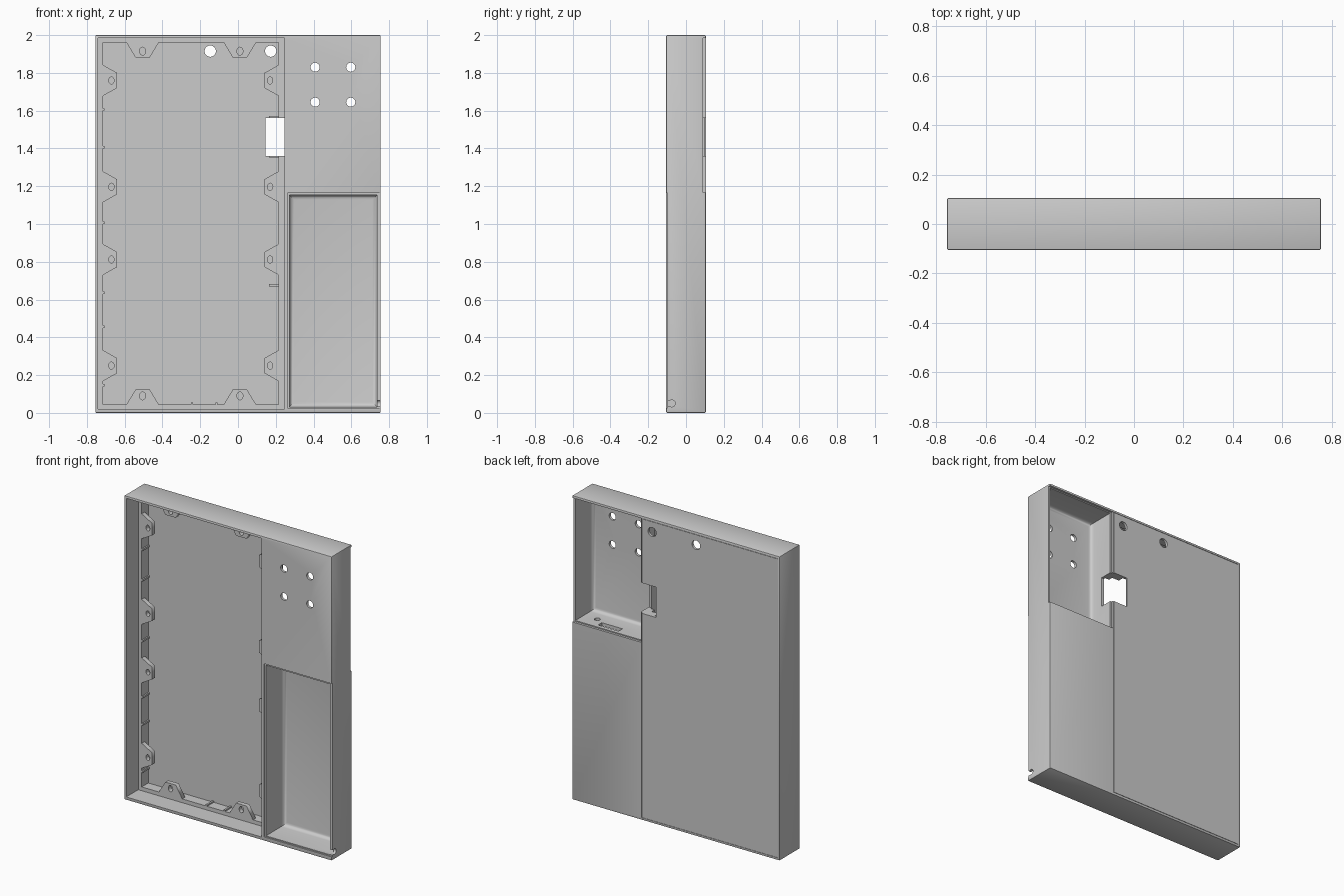
import bpy, bmesh, math
from mathutils import Matrix

if "Cube" in bpy.data.objects:
    bpy.data.objects.remove(bpy.data.objects["Cube"])


def box(name, x0, x1, y0, y1, z0, z1, round_y=None, r=0.0, seg=4):
    """Box from its limits; edges touching the plane y=round_y get rounded."""
    bm = bmesh.new()
    bmesh.ops.create_cube(bm, size=1)
    for v in bm.verts:
        v.co = ((x0 + x1) / 2 + v.co.x * (x1 - x0),
                (y0 + y1) / 2 + v.co.y * (y1 - y0),
                (z0 + z1) / 2 + v.co.z * (z1 - z0))
    if r:
        edges = [e for e in bm.edges if round_y is None or
                 all(abs(v.co.y - round_y) < 1e-5 for v in e.verts)]
        bmesh.ops.bevel(bm, geom=edges, offset=r, segments=seg, profile=0.5,
                        affect='EDGES')
    return finish(name, bm)


def cylinder(name, loc, r, depth, axis):
    bm = bmesh.new()
    bmesh.ops.create_cone(bm, cap_ends=True, segments=32, radius1=r,
                          radius2=r, depth=depth)
    rot = {'X': Matrix.Rotation(math.pi / 2, 4, 'Y'),
           'Y': Matrix.Rotation(math.pi / 2, 4, 'X'),
           'Z': Matrix.Identity(4)}[axis]
    bmesh.ops.transform(bm, matrix=Matrix.Translation(loc) @ rot, verts=bm.verts)
    return finish(name, bm)


def finish(name, bm):
    me = bpy.data.meshes.new(name)
    bm.to_mesh(me)
    bm.free()
    ob = bpy.data.objects.new(name, me)
    bpy.context.collection.objects.link(ob)
    return ob


def cut(target, cutter):
    cutter.hide_render = True
    mod = target.modifiers.new("cut", 'BOOLEAN')
    mod.operation, mod.solver, mod.object = 'DIFFERENCE', 'EXACT', cutter
    bpy.context.view_layer.objects.active = target
    bpy.ops.object.modifier_apply(modifier=mod.name)
    bpy.data.objects.remove(cutter)


def plate(name, outline, hole, y0, y1):
    """Flat plate in the xz plane with one oval hole (cx, cz, rx, rz)."""
    cu = bpy.data.curves.new(name, 'CURVE')
    cu.dimensions, cu.fill_mode, cu.extrude = '2D', 'BOTH', (y1 - y0) / 2
    cx, cz, rx, rz = hole
    oval = [(cx + rx * math.cos(i * math.pi / 10), cz + rz * math.sin(i * math.pi / 10))
            for i in range(20)]
    for pts in (outline, oval):
        sp = cu.splines.new('POLY')
        sp.points.add(len(pts) - 1)
        for p, (x, z) in zip(sp.points, pts):
            p.co = (x, z, 0, 1)
        sp.use_cyclic_u = True
    ob = bpy.data.objects.new(name, cu)
    bpy.context.collection.objects.link(ob)
    ob.rotation_euler.x = math.pi / 2
    ob.location.y = (y0 + y1) / 2
    return ob


LEDGE, FLOOR = 0.02, 0.088

# Outer shell
body = box("enclosure_body", -0.755, 0.755, -0.105, 0.105, 0, 2, r=0.005, seg=2)

# Screen bay: lid recess, then deeper cavity inside the ledge
cut(body, box("bay_recess", -0.74, 0.245, -0.2, LEDGE, 0.02, 1.985))
cut(body, box("bay_cavity", -0.715, 0.215, -0.2, FLOOR, 0.045, 1.96))

# Front lower pocket with a stepped rim for its cover
cut(body, box("front_pocket", 0.272, 0.737, -0.2, 0.085, 0.032, 1.154, 0.085, 0.025))
cut(body, box("front_cover_step", 0.262, 0.8, -0.2, -0.097, 0.025, 1.165))

# Rear upper pocket with a stepped rim for its cover
cut(body, box("rear_pocket", 0.265, 0.742, -0.088, 0.2, 1.175, 1.978, -0.088, 0.025))
cut(body, box("rear_cover_step", 0.255, 0.8, 0.09, 0.2, 1.168, 1.985))

# Cable window through back panel and partition, with shallow inner steps
cut(body, box("cable_window", 0.145, 0.3, 0.008, 0.2, 1.36, 1.56))
cut(body, box("window_step", 0.115, 0.16, 0.05, 0.095, 1.36, 1.56))

# Round holes: back panel pair and four fixing holes
for x in (-0.147, 0.173):
    cut(body, cylinder("panel_hole", (x, 0.1, 1.915), 0.03, 0.1, 'Y'))
for x in (0.408, 0.597):
    for z in (1.645, 1.83):
        cut(body, cylinder("fixing_hole", (x, -0.1, z), 0.024, 0.1, 'Y'))

# Port slot and small hole in the shelf between the pockets
cut(body, box("port_slot", 0.445, 0.595, 0.025, 0.065, 1.1, 1.25))
cut(body, cylinder("port_hole", (0.645, 0.0, 1.17), 0.018, 0.1, 'Z'))

# Cable notch low in the right wall
cut(body, cylinder("notch_round", (0.75, -0.075, 0.05), 0.018, 0.08, 'X'))
cut(body, box("notch_slot", 0.715, 0.8, -0.2, -0.075, 0.034, 0.066))

# Fine seam grooves on the back panel
cut(body, box("seam_side", 0.246, 0.25, 0.101, 0.2, 0.015, 1.985))
for z in (0.015, 1.982):
    cut(body, box("seam_end", -0.74, 0.25, 0.102, 0.2, z, z + 0.003))

bpy.ops.object.select_all(action='DESELECT')
body.select_set(True)
bpy.context.view_layer.objects.active = body
bpy.ops.object.shade_smooth_by_angle(angle=math.radians(30))

# Screw tabs around the ledge
tabs = []
for x, s in ((-0.715, 1), (0.215, -1)):
    for z in (0.25, 0.812, 1.197, 1.76):
        outline = [(x, z - 0.082), (x + s * 0.075, z - 0.04),
                   (x + s * 0.075, z + 0.04), (x, z + 0.082)]
        tabs.append(plate("side_tab", outline, (x + s * 0.045, z, 0.014, 0.019),
                          LEDGE, LEDGE + 0.03))
for z, s in ((0.045, 1), (1.96, -1)):
    for x in (-0.505, 0.01):
        outline = [(x - 0.085, z), (x - 0.038, z + s * 0.078),
                   (x + 0.038, z + s * 0.078), (x + 0.085, z)]
        tabs.append(plate("end_tab", outline, (x, z + s * 0.045, 0.016, 0.021),
                          LEDGE, LEDGE + 0.03))
bpy.ops.object.select_all(action='DESELECT')
for t in tabs:
    t.select_set(True)
bpy.context.view_layer.objects.active = tabs[0]
bpy.ops.object.convert(target='MESH')

# Small stop ribs inside the bay
for z0, z1 in ((0.668, 0.683), (1.352, 1.36), (1.56, 1.572)):
    box("bay_rib", 0.163, 0.215, 0.05, FLOOR, z0, z1)
for z in (0.14, 0.45, 0.63, 1.0, 1.4, 1.6):
    box("left_rib", -0.715, -0.706, LEDGE, FLOOR, z, z + 0.012)
for x in (-0.25, -0.12):
    box("bottom_rib", x, x + 0.012, LEDGE, FLOOR, 0.045, 0.054)
